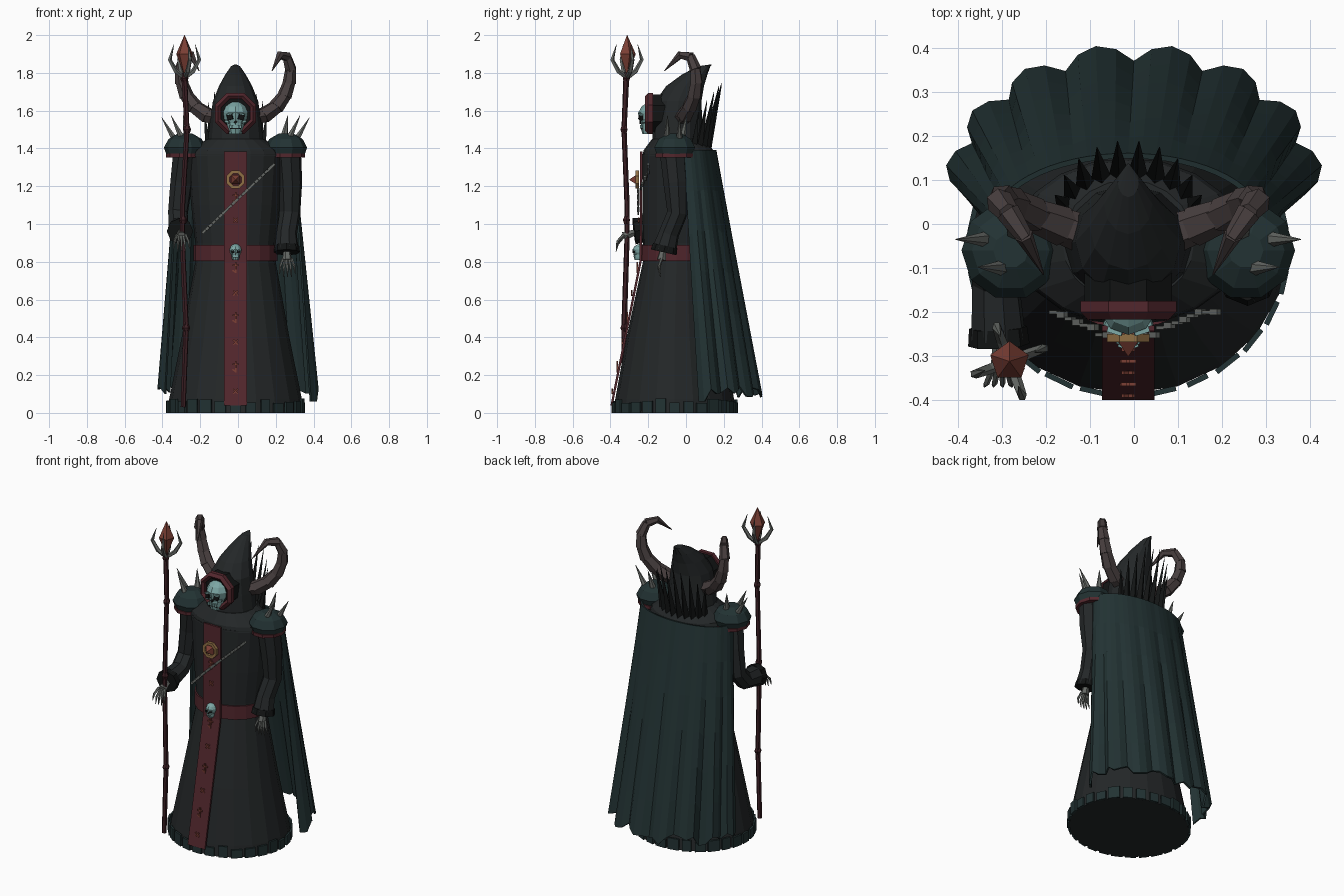
import bpy, bmesh, random
from math import sin, cos, pi, radians
from mathutils import Vector as V, Matrix

if "Cube" in bpy.data.objects:
    bpy.data.objects.remove(bpy.data.objects["Cube"])

random.seed(4)
CX = -0.013
COL = dict(robe=(.017, .020, .021), black=(.006, .007, .007), cape=(.016, .032, .033),
           red=(.085, .020, .026), wood=(.045, .014, .018), horn=(.065, .050, .050),
           bone=(.20, .38, .37), steel=(.13, .14, .13), gem=(.20, .05, .035), gold=(.28, .16, .06))
MAT = {}
for k, c in COL.items():
    MAT[k] = bpy.data.materials.new(k)
    MAT[k].diffuse_color = (*c, 1)


def make(name, verts, faces, mat):
    me = bpy.data.meshes.new(name)
    me.from_pydata([tuple(v) for v in verts], [], faces)
    bm = bmesh.new()
    bm.from_mesh(me)
    bmesh.ops.remove_doubles(bm, verts=bm.verts, dist=1e-5)
    bmesh.ops.recalc_face_normals(bm, faces=bm.faces)
    bm.to_mesh(me)
    bm.free()
    me.materials.append(MAT[mat])
    ob = bpy.data.objects.new(name, me)
    bpy.context.collection.objects.link(ob)
    return ob


def loft(name, rings, mat, caps=True):
    n = len(rings[0])
    faces = [(i*n + j, i*n + (j+1) % n, (i+1)*n + (j+1) % n, (i+1)*n + j)
             for i in range(len(rings) - 1) for j in range(n)]
    if caps:
        faces += [tuple(range(n)), tuple(range((len(rings)-1)*n, len(rings)*n))]
    return make(name, [v for r in rings for v in r], faces, mat)


def oval(x, y, z, rx, ry, n, off=0):
    return [V((x + rx*cos(2*pi*(i+off)/n), y + ry*sin(2*pi*(i+off)/n), z)) for i in range(n)]


def stack(name, rows, n, mat, x=CX, off=0):
    """Horizontal ovals given as (z, rx, ry, cy)."""
    return loft(name, [oval(x, cy, z, rx, ry, n, off) for z, rx, ry, cy in rows], mat)


def face_ring(y, r, z, n=8):
    """Polygon facing the front."""
    return [V((CX + r*cos(2*pi*(i+.5)/n), y, z + r*sin(2*pi*(i+.5)/n))) for i in range(n)]


def tube(name, pts, radii, mat, n=6):
    pts = [V(p) for p in pts]
    rings, q, last = [], None, None
    for i, p in enumerate(pts):
        t = (pts[min(i+1, len(pts)-1)] - pts[max(i-1, 0)]).normalized()
        q = t.to_track_quat('Z', 'Y') if q is None else last.rotation_difference(t) @ q
        last = t
        rings.append([p + q @ v for v in oval(0, 0, 0, radii[i], radii[i], n)])
    return loft(name, rings, mat)


def spike(name, a, b, r, mat, n=6):
    return tube(name, [a, b], [r, .001], mat, n)


def box(name, loc, size, mat, rot=(0, 0, 0)):
    m = Matrix.Translation(loc) @ Matrix.Rotation(rot[2], 4, 'Z') @ Matrix.Rotation(rot[1], 4, 'Y') @ Matrix.Rotation(rot[0], 4, 'X')
    vs = [m @ V((a*size[0]/2, b*size[1]/2, c*size[2]/2)) for a in (-1, 1) for b in (-1, 1) for c in (-1, 1)]
    return make(name, vs, [(0, 1, 3, 2), (4, 5, 7, 6), (0, 1, 5, 4), (2, 3, 7, 6), (0, 2, 6, 4), (1, 3, 7, 5)], mat)


# Robe with belt and mantle
stack("robe", [(0, .36, .325, -.06), (.07, .352, .315, -.06), (.4, .285, .255, -.06), (.8, .213, .178, -.05),
               (.9, .213, .178, -.05), (1.1, .235, .185, -.045), (1.37, .255, .185, -.045)], 20, "robe")
stack("belt", [(.805, .222, .187, -.05), (.89, .222, .187, -.05)], 20, "red")
stack("mantle", [(1.36, .262, .19, -.04), (1.39, .25, .185, -.04), (1.45, .15, .14, -.04)], 20, "robe")

# Ragged hem patches
for i in range(28):
    a = 2*pi*i/28
    h = random.uniform(.05, .075)
    box("hem_patch", (CX + .362*cos(a), -.06 + .328*sin(a), h/2), (random.uniform(.05, .072), .012, h), "cape",
        (0, 0, a + pi/2))

# Tabard strip following the robe front
path = [(-.243, 1.385), (-.245, .9), (-.247, .8), (-.4, .04)]
loft("tabard", [[V((CX-.06, y, z)), V((CX+.06, y, z)), V((CX+.06, y+.012, z)), V((CX-.06, y+.012, z))]
                for y, z in path], "red")
for i, z in enumerate((1.14, 1.02, .77, .635, .505, .375, .245, .115)):
    y = -.25 if z > .8 else -.253 - (.8 - z)*.2
    if i % 2:
        for s in (-1, 1):
            box("rune_cross", (CX, y, z), (.035, .008, .008), "gem", (0, s*pi/4, 0))
    else:
        box("rune_stem", (CX, y, z), (.008, .008, .06), "gem")
        box("rune_bar", (CX, y, z+.012), (.034, .008, .008), "gem")
        box("rune_foot", (CX-.008, y, z-.02), (.02, .008, .008), "gem", (0, .6, 0))

# Amulet and chain
ring = [face_ring(-.25, .052, 1.235), face_ring(-.268, .052, 1.235), face_ring(-.268, .034, 1.235),
        face_ring(-.25, .034, 1.235), face_ring(-.25, .052, 1.235)]
loft("amulet_ring", ring, "gold", False)
loft("amulet_gem", [face_ring(-.25, .034, 1.235, 4), face_ring(-.265, .034, 1.235, 4), face_ring(-.3, .002, 1.235, 4)], "gem")
for i in range(22):
    t = i/21
    x = -.18 + .365*t
    y = min(-.05 - .195*(1 - ((x-CX)/.25)**2)**.5, -.2)
    if abs(x - CX) < .075:
        y = -.252
    box("chain_link", (x, y, .96 + .35*t), (.023, .008 + .006*(i % 2), .014), "steel", (0, -.76, 0))


# Skulls
def skull(name, c, s):
    def P(x, y, z):
        return V(c) + V((x, y, z))*s
    rows = [(-.5, .2, .2, -.12), (-.36, .25, .28, -.08), (-.18, .28, .32, -.04), (-.05, .36, .40, 0), (.15, .39, .44, 0),
            (.33, .31, .36, .02), (.45, .18, .2, .04), (.49, .05, .05, .05)]
    loft(name, [oval(*P(0, cy, z), rx*s, ry*s, 10, .5) for z, rx, ry, cy in rows], "bone")
    for k in (-1, 1):
        box(name + "_eye", P(k*.16, -.36, .0), (.17*s, .12*s, .15*s), "black", (0, k*.25, k*.3))
        box(name + "_brow", P(k*.17, -.38, .1), (.2*s, .1*s, .04*s), "bone", (0, k*.2, k*.3))
        box(name + "_cheek", P(k*.24, -.27, -.13), (.12*s, .14*s, .07*s), "bone", (0, -k*.3, k*.4))
    box(name + "_nose", P(0, -.37, -.14), (.08*s, .06*s, .1*s), "black", (0, pi/4, 0))
    for k in range(5):
        box(name + "_tooth", P((k-2)*.075, -.36, -.28), (.055*s, .05*s, .09*s), "bone")
    box(name + "_mouth", P(0, -.345, -.34), (.34*s, .05*s, .03*s), "black")


skull("face", (CX, -.175, 1.565), .175)
skull("belt_skull", (CX, -.245, .853), .085)

# Hood, brim and dark face opening
stack("hood", [(1.41, .15, .135, -.045), (1.55, .135, .13, -.045), (1.65, .12, .122, -.04), (1.73, .088, .10, -.005),
               (1.79, .055, .068, .045), (1.835, .024, .034, .095), (1.845, .003, .003, .135)], 12, "robe")
loft("face_opening", [face_ring(-.19, .108, 1.585), face_ring(-.06, .108, 1.585)], "black")
loft("hood_brim", [face_ring(-.175, .118, 1.585), face_ring(-.2, .118, 1.585), face_ring(-.217, .1, 1.585),
                   face_ring(-.205, .083, 1.585), face_ring(-.175, .086, 1.585), face_ring(-.175, .118, 1.585)], "red", False)

# Collar spikes fanned behind the hood
for i in range(10):
    a = radians(18 + 16*i)
    spike("collar_spike", (CX + .15*cos(a), .01 + .1*sin(a), 1.39),
          (CX + .175*cos(a), .01 + .18*sin(a), 1.53 + .22*sin(a)*(1 if i % 2 else .93)), .024, "black", 4)

# Horns, pauldrons
horn = [(.08, -.03, 1.56), (.15, -.005, 1.575), (.215, .02, 1.62), (.26, .045, 1.68), (.285, .055, 1.75), (.292, .05, 1.82),
        (.272, .025, 1.885), (.235, -.03, 1.895), (.195, -.11, 1.815)]
hr = [.045, .043, .04, .037, .034, .03, .026, .02, .002]
for s, side in ((-1, "left"), (1, "right")):
    hp = [V((CX + s*x, y, z)) for x, y, z in horn]
    for i in range(8):
        d = (hp[i+1] - hp[i])*.06
        tube("horn_" + side, [hp[i] - d, hp[i+1] + d], [hr[i]*1.06, hr[i+1]*.94], "horn", 6)
    x = CX + s*.267
    stack("pauldron_" + side, [(1.37, .1, .1, -.06), (1.405, .112, .113, -.06), (1.45, .088, .09, -.06),
                               (1.478, .04, .04, -.06)], 10, "cape", x)
    stack("pauldron_rim_" + side, [(1.352, .1, .108, -.06), (1.372, .1, .108, -.06)], 10, "red", x)
    for a, b in (((.045, -.035, 1.43), (.125, -.035, 1.565)), ((.01, -.1, 1.44), (.075, -.098, 1.575)),
                 ((-.01, -.02, 1.46), (.01, .005, 1.575))):
        spike("pauldron_spike_" + side, (x + s*a[0], a[1], a[2]), (x + s*b[0], b[1], b[2]), .021, "steel")

# Pleated cape
lobes, per, rows = 8, 4, 6
cols = lobes*per + 1
verts, faces = [], []
hem = [random.uniform(.08, .15) for _ in range(cols)]
hem[0] = hem[1] = .06
for r in range(rows + 1):
    t = r/rows
    for c in range(cols):
        u = c/(cols - 1)
        a = radians(-4 + 188*u)
        p = .04*abs(sin(pi*lobes*u))*t
        verts.append((CX*(1-t) + (.305 + .08*t + p)*cos(a), .09*t + (.155 + .12*t + p)*sin(a),
                      1.39 + (hem[c] - 1.39)*t))
for r in range(rows):
    for c in range(cols - 1):
        k = r*cols + c
        faces.append((k, k+1, k+1+cols, k+cols))
cape = make("cape", verts, faces, "cape")
mod = cape.modifiers.new("thickness", 'SOLIDIFY')
mod.thickness, mod.offset = .012, 0


# Sleeves and bony hands
def hand(side, wrist, palm, tip):
    w, p, t = V(wrist), V(palm), V(tip)
    tube("palm_" + side, [w, p], [.016, .026], "steel", 6)
    for i in range(5):
        o = V(((i-2)*.014, 0, .01 if i in (0, 4) else 0))
        mid = p.lerp(t, .5) + o*1.3 + V((0, -.012, 0))
        tube("finger_" + side, [p + o*.8, mid, t + o*1.5], [.008, .007, .002], "steel", 5)


tube("sleeve_right", [(.265, -.07, 1.38), (.275, -.055, 1.22), (.275, -.045, 1.06), (.258, -.09, .95), (.258, -.115, .86)],
     [.07, .066, .056, .055, .066], "robe", 8)
tube("cuff_right", [(.258, -.11, .885), (.258, -.118, .85)], [.066, .07], "black", 8)
hand("right", (.258, -.12, .87), (.26, -.13, .81), (.262, -.135, .72))
tube("sleeve_left", [(-.275, -.07, 1.38), (-.3, -.055, 1.22), (-.318, -.06, 1.06), (-.315, -.13, .985), (-.308, -.26, .965)],
     [.07, .06, .054, .055, .064], "robe", 8)
tube("cuff_left", [(-.309, -.235, .967), (-.307, -.275, .962)], [.066, .07], "black", 8)
hand("left", (-.305, -.26, .96), (-.3, -.33, .935), (-.298, -.37, .855))

# Staff with crystal and claws
tube("staff", [(-.29, -.325, .03), (-.275, -.328, .45), (-.295, -.312, .93), (-.293, -.312, 1.1), (-.27, -.328, 1.5),
               (-.285, -.315, 1.8)], [.014, .015, .014, .014, .014, .016], "wood", 6)
for x, y, z in ((-.275, -.328, .45), (-.29, -.315, 1.02), (-.27, -.328, 1.5), (-.284, -.316, 1.77)):
    stack("staff_knot", [(z-.02, .014, .014, y), (z, .022, .022, y), (z+.02, .014, .014, y)], 6, "wood", x)
sx, sy = -.283, -.312
stack("crystal", [(1.79, .003, .003, sy), (1.9, .046, .046, sy), (2.0, .001, .001, sy)], 5, "gem", sx, .25)
for k in range(4):
    a = radians(20 + 90*k)
    tube("staff_claw", [(sx + r*cos(a), sy + r*sin(a), z) for r, z in ((.01, 1.78), (.05, 1.81), (.084, 1.87), (.06, 1.95))],
         [.012, .013, .011, .001], "steel", 5)

for m in bpy.data.materials:
    if m.users and not m.is_grease_pencil:
        m.use_nodes = True
        m.node_tree.nodes["Principled BSDF"].inputs["Base Color"].default_value = m.diffuse_color
